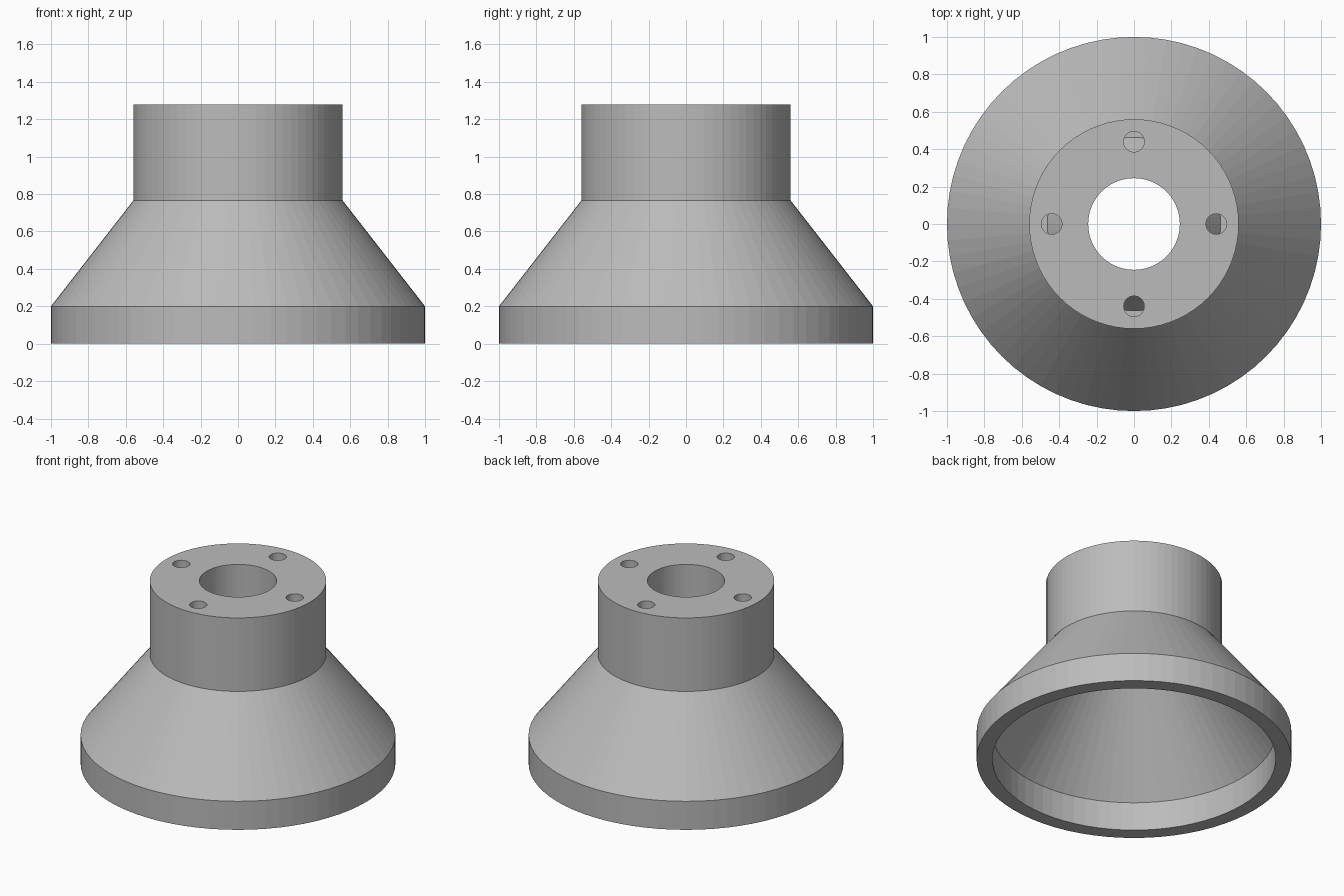
import bpy
import bmesh
from math import cos, sin, tau

cube = bpy.data.objects.get("Cube")
if cube:
    bpy.data.objects.remove(cube, do_unlink=True)

SEGMENTS = 72
TOP = 1.28
HOLE_FLOOR = 0.76
BORE_RADIUS = 0.245
NECK_RADIUS = 0.56

grey = bpy.data.materials.new("plain grey")
grey.use_nodes = True
colour = (0.5, 0.5, 0.5, 1)
grey.diffuse_color = colour
grey.node_tree.nodes["Principled BSDF"].inputs["Base Color"].default_value = colour

bm = bmesh.new()


def ring(radius, z, count=SEGMENTS, x=0, y=0):
    """Closed loop of vertices around a vertical axis."""
    return [bm.verts.new((x + radius * cos(tau * i / count),
                          y + radius * sin(tau * i / count), z)) for i in range(count)]


def bridge(a, b):
    """Wall of quads between two rings."""
    n = len(a)
    for i in range(n):
        j = (i + 1) % n
        bm.faces.new((a[i], a[j], b[j], b[i]))


def loop_edges(verts):
    return [bm.edges.get((v, verts[i - 1])) for i, v in enumerate(verts)]


# Lathed wall: bore, inner cone, rim, outer cone and neck
profile = [(BORE_RADIUS, TOP), (BORE_RADIUS, 1.04), (0.9, 0.2), (0.9, 0),
           (1, 0), (1, 0.2), (NECK_RADIUS, 0.765), (NECK_RADIUS, TOP)]
rings = [ring(r, z) for r, z in profile]
for lower, upper in zip(rings, rings[1:]):
    bridge(lower, upper)
top_edges = loop_edges(rings[0]) + loop_edges(rings[-1])

# Four blind bolt holes in the top
for i in range(4):
    x, y = 0.44 * cos(tau * i / 4), 0.44 * sin(tau * i / 4)
    mouth = ring(0.055, TOP, 32, x, y)
    floor = ring(0.055, HOLE_FLOOR, 32, x, y)
    bridge(mouth, floor)
    bm.faces.new(floor)
    top_edges += loop_edges(mouth)

# Flat top around the bore and holes
bmesh.ops.triangle_fill(bm, edges=top_edges, use_beauty=True, normal=(0, 0, 1))
top_faces = [f for f in bm.faces if all(abs(v.co.z - TOP) < 1e-5 for v in f.verts)]
bmesh.ops.dissolve_limit(bm, angle_limit=0.001, verts=[],
                         edges=list({e for f in top_faces for e in f.edges
                                     if all(g in top_faces for g in e.link_faces)}))
bmesh.ops.recalc_face_normals(bm, faces=bm.faces[:])

mesh = bpy.data.meshes.new("flared_flange")
bm.to_mesh(mesh)
bm.free()
mesh.materials.append(grey)
flange = bpy.data.objects.new("flared_flange", mesh)
bpy.context.collection.objects.link(flange)
